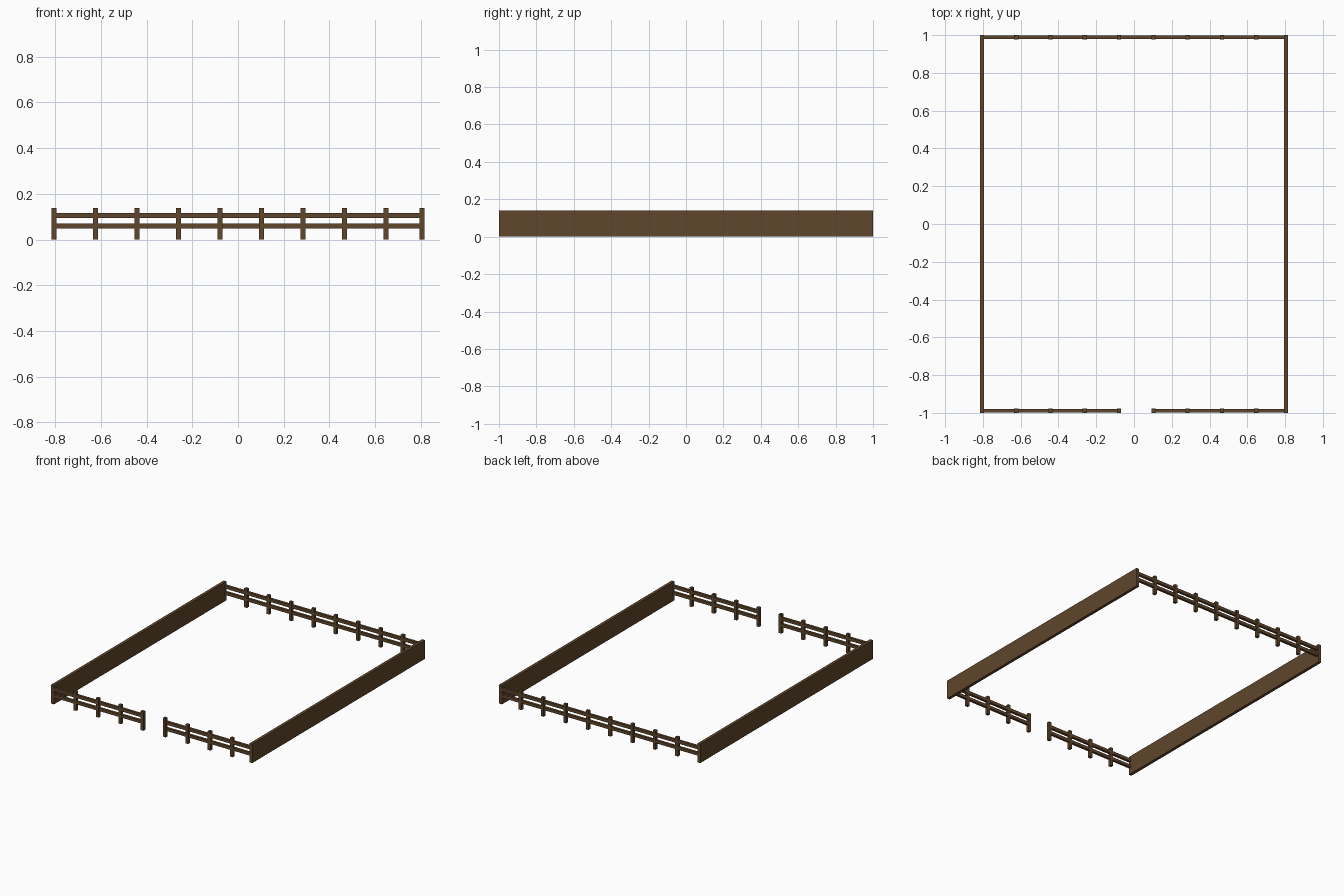
import bpy

default = bpy.data.objects.get("Cube")
if default:
    bpy.data.objects.remove(default, do_unlink=True)

wood = bpy.data.materials.new("brown_wood")
wood.use_nodes = True
colour = (0.117, 0.062, 0.025, 1)
wood.diffuse_color = colour
wood.node_tree.nodes["Principled BSDF"].inputs["Base Color"].default_value = colour

HALF_X, HEIGHT, THICK = 0.816, 0.139, 0.022
SPACING = 0.1815
FIRST_POST = THICK / 2 - HALF_X


def box(name, low, high):
    """Axis-aligned box between two corners."""
    bpy.ops.mesh.primitive_cube_add(
        size=1, location=[(a + b) / 2 for a, b in zip(low, high)])
    obj = bpy.context.object
    obj.name = name
    obj.scale = [b - a for a, b in zip(low, high)]
    bpy.ops.object.transform_apply(location=False, rotation=False, scale=True)
    obj.data.materials.append(wood)


def post_x(i):
    return FIRST_POST + i * SPACING


def rails(name, x0, x1, y):
    """Lower and upper rail between two x positions."""
    for level, z0, z1 in (("lower", 0.048, 0.070), ("upper", 0.094, 0.117)):
        box(f"{name}_{level}_rail", (x0, y - 0.009, z0), (x1, y + 0.009, z1))


# Solid side walls
for side, s in (("left", 1), ("right", -1)):
    xs = sorted((s * HALF_X, s * (HALF_X - THICK)))
    box(f"{side}_wall", (xs[0], -1, 0), (xs[1], 1, HEIGHT))

# Posts along the front and back
for name, y in (("front", THICK / 2 - 1), ("back", 1 - THICK / 2)):
    for i in range(1, 9):
        x = post_x(i)
        box(f"{name}_post", (x - THICK / 2, y - THICK / 2, 0),
            (x + THICK / 2, y + THICK / 2, HEIGHT))

# Rails, with an entrance gap in the front
inner = HALF_X - THICK / 2
rails("back", -inner, inner, 1 - THICK / 2)
rails("front_right", -inner, post_x(4), THICK / 2 - 1)
rails("front_left", post_x(5), inner, THICK / 2 - 1)
